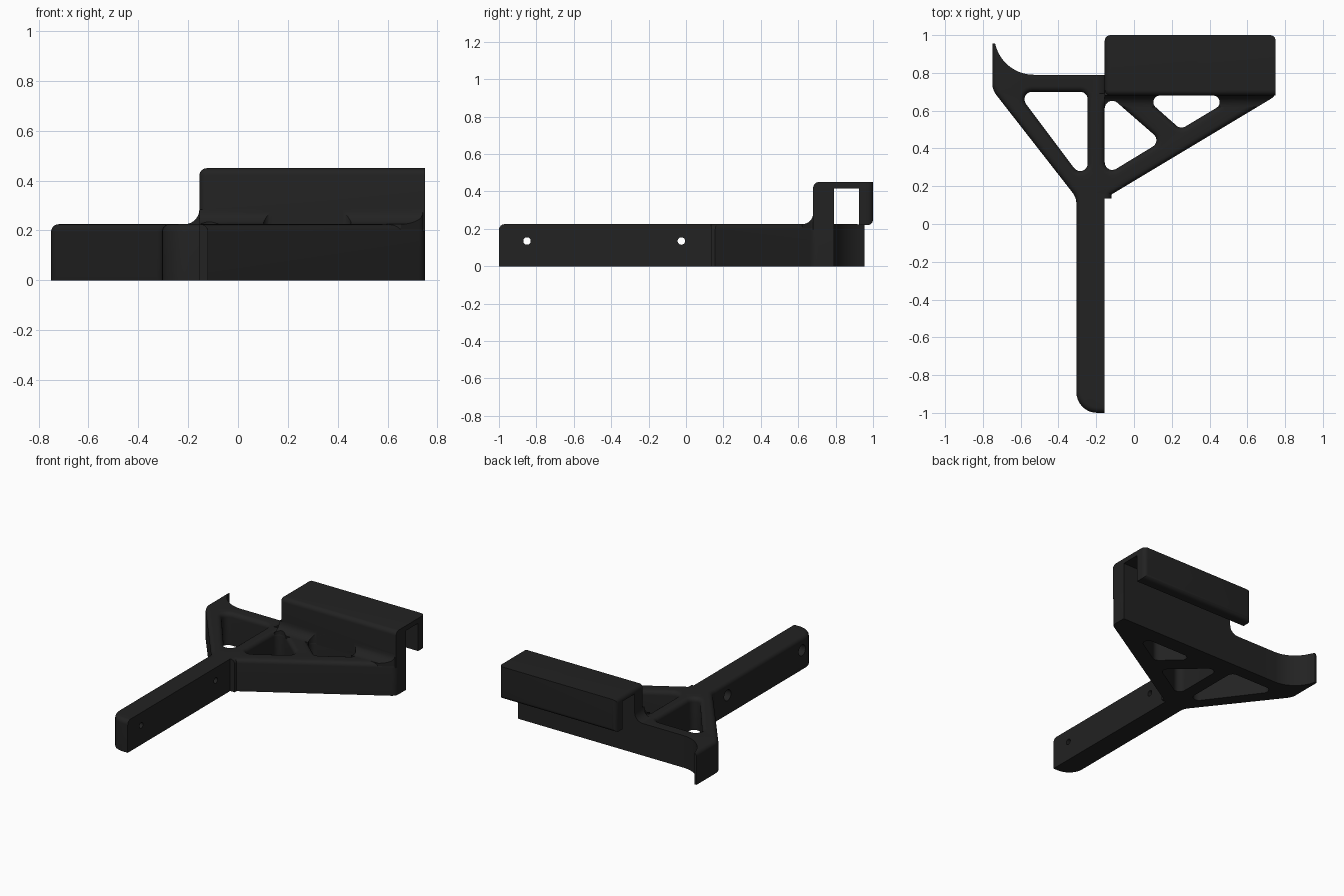
import bpy, bmesh, math
from mathutils import Vector, Matrix

if "Cube" in bpy.data.objects:
    bpy.data.objects.remove(bpy.data.objects["Cube"])

H = 0.225          # plate height
BACK = 0.79        # rear face of plate and hook wall
black = bpy.data.materials.new("matte_black")
black.diffuse_color = (0.016, 0.016, 0.016, 1)
black.use_nodes = True
black.node_tree.nodes["Principled BSDF"].inputs["Base Color"].default_value = black.diffuse_color


def rounded(corners, steps=8):
    """Counter-clockwise polygon from (x, y, radius) corners."""
    out, n = [], len(corners)
    for i, (x, y, r) in enumerate(corners):
        p = Vector((x, y))
        if r == 0:
            out.append(p)
            continue
        a = (Vector(corners[i - 1][:2]) - p).normalized()
        b = (Vector(corners[(i + 1) % n][:2]) - p).normalized()
        ang = a.angle(b)
        c = p + (a + b).normalized() * r / math.sin(ang / 2)
        v = p + a * r / math.tan(ang / 2) - c
        turn = (math.pi - ang) * (1 if a.x * b.y - a.y * b.x < 0 else -1)
        out += [c + Matrix.Rotation(turn * k / steps, 2) @ v for k in range(steps + 1)]
    return out


def inset(pts, d):
    """Move a counter-clockwise polygon inward by d."""
    res, n = [], len(pts)
    for i, p in enumerate(pts):
        e1, e2 = (p - pts[i - 1]).normalized(), (pts[(i + 1) % n] - p).normalized()
        n1, n2 = Vector((-e1.y, e1.x)), Vector((-e2.y, e2.x))
        res.append(p + (n1 + n2) * d / (1 + n1.dot(n2)))
    return res


def add(name, bm):
    bmesh.ops.recalc_face_normals(bm, faces=bm.faces)
    me = bpy.data.meshes.new(name)
    bm.to_mesh(me)
    bm.free()
    me.materials.append(black)
    ob = bpy.data.objects.new(name, me)
    bpy.context.collection.objects.link(ob)
    return ob


def slab(name, outline, holes, layers):
    """Loft an outline with holes through (z, inset) layers and cap it."""
    bm = bmesh.new()
    caps = [[], []]
    for pts, sign in [(outline, 1)] + [(h, -1) for h in holes]:
        rings = [[bm.verts.new((p.x, p.y, z)) for p in inset(pts, sign * d)] for z, d in layers]
        n = len(pts)
        for lo, hi in zip(rings, rings[1:]):
            for i in range(n):
                j = (i + 1) % n
                bm.faces.new((lo[i], lo[j], hi[j], hi[i]))
        for cap, ring in zip(caps, (rings[0], rings[-1])):
            cap += [bm.edges.get((ring[i], ring[(i + 1) % n])) for i in range(n)]
    for cap in caps:
        bmesh.ops.triangle_fill(bm, edges=cap, use_beauty=True)
    return add(name, bm)


def prism(name, pts, place, lo, hi):
    """Extrude a 2D polygon; place(u, v, w) gives the 3D point."""
    bm = bmesh.new()
    a = [bm.verts.new(place(p[0], p[1], lo)) for p in pts]
    b = [bm.verts.new(place(p[0], p[1], hi)) for p in pts]
    bm.faces.new(a)
    bm.faces.new(b[::-1])
    for i in range(len(pts)):
        j = (i + 1) % len(pts)
        bm.faces.new((a[i], a[j], b[j], b[i]))
    return add(name, bm)


def boolean(ob, tool, op='DIFFERENCE'):
    m = ob.modifiers.new(op.lower(), 'BOOLEAN')
    m.object, m.operation, m.solver = tool, op, 'EXACT'
    bpy.context.view_layer.objects.active = ob
    bpy.ops.object.modifier_apply(modifier=m.name)
    bpy.data.objects.remove(tool)


def flat(u, v, w): return (u, v, w)      # plan view polygon
def side(u, v, w): return (w, u, v)      # polygon in y, z
def front(u, v, w): return (u, w, v)     # polygon in x, z


# Plan outline and triangular windows
outline = rounded([(-.305, -1, .11), (-.12, -1, 0), (-.12, .156, 0), (.75, .678, .05),
                   (.75, 1.1, 0), (-.75, 1.1, 0), (-.75, .71, .1), (-.305, .14, .1)])
windows = [rounded(c) for c in (
    [(-.62, .70, .04), (-.245, .20, .04), (-.245, .70, .04)],
    [(-.155, .255, .04), (.146, .438, .04), (-.155, .70, .04)],
    [(.045, .68, .035), (.247, .501, .04), (.545, .68, .035)])]

# Arm and braced plate with a rounded top rim
R = 0.03
rim = [(0, 0)] + [(H - R + R * math.sin(t), R - R * math.cos(t))
                  for t in (k * math.pi / 12 for k in range(7))]
plate = slab("arm_and_braced_plate", outline, windows, rim)

# Cut the straight back with its curved horn, and the flat side of the arm
arc = [(-.53 + .21 * math.cos(math.radians(a)), 1.0 + .21 * math.sin(math.radians(a)))
       for a in [192.4 + 77.6 * k / 14 for k in range(15)]]
boolean(plate, prism("back_cutter", [(-1, .955)] + arc + [(1, BACK), (1, 1.3), (-1, 1.3)],
                     flat, -.1, .4))
boolean(plate, prism("arm_cutter", [(-.155, -1.2), (0, -1.2), (0, .135), (-.155, .135)],
                     flat, -.1, .4))

# Screw holes with counterbores on the left
for y in (-.85, -.025):
    for r, x0, x1 in ((.02, -.4, 0), (.038, -.4, -.255)):
        circle = [(y + r * math.cos(k * math.pi / 12), .135 + r * math.sin(k * math.pi / 12))
                  for k in range(24)]
        boolean(plate, prism("screw_cutter", circle, side, x0, x1))

# Hook: wall, roof and lip
X0, X1, TOP = -.155, .75, .45
hook = prism("hook", [(.68, .195), (BACK, .195), (BACK, .415), (.925, .415),
                      (.925, .22), (1, .22), (1, TOP), (.68, TOP)], side, X0, X1)
bm = bmesh.new()
bm.from_mesh(hook.data)


def softened(e):
    m = (e.verts[0].co + e.verts[1].co) / 2

    def at(x, y, z):
        return all(v is None or abs(v - c) < .001 for v, c in zip((x, y, z), m))
    return (at(None, .68, TOP) or at(None, 1, .22) or at(X0, .84, TOP)
            or at(X0, .68, None) or at(X0, 1, None) or at(X1, 1, None))


bmesh.ops.bevel(bm, geom=[e for e in bm.edges if softened(e)], offset=.03,
                segments=6, profile=.5, affect='EDGES')
bm.to_mesh(hook.data)
bm.free()

# Concave fillets where the wall meets the plate
F = .06
curve = [(F * (math.sin(t) - 1), F * (1 - math.cos(t)))
         for t in (k * math.pi / 16 for k in range(9))]
fillet = prism("front_fillet", [(.69, H - .02), (.62, H - .02)]
               + [(.68 + u, H + v) for u, v in curve] + [(.69, H + F)], side, X0, X1)
boolean(fillet, slab("fillet_trim", outline, windows, [(.1, 0), (.5, 0)]), 'INTERSECT')
end_fillet = prism("end_fillet", [(X0 + .03, H - .02), (X0 - F, H - .02)]
                   + [(X0 + u, H + v) for u, v in curve] + [(X0 + .03, H + F)],
                   front, .69, BACK)

# Smooth the rounded surfaces, keep edges crisp
for ob in (plate, hook, fillet, end_fillet):
    bpy.ops.object.select_all(action='DESELECT')
    ob.select_set(True)
    bpy.context.view_layer.objects.active = ob
    bpy.ops.object.shade_smooth_by_angle(angle=math.radians(30))
